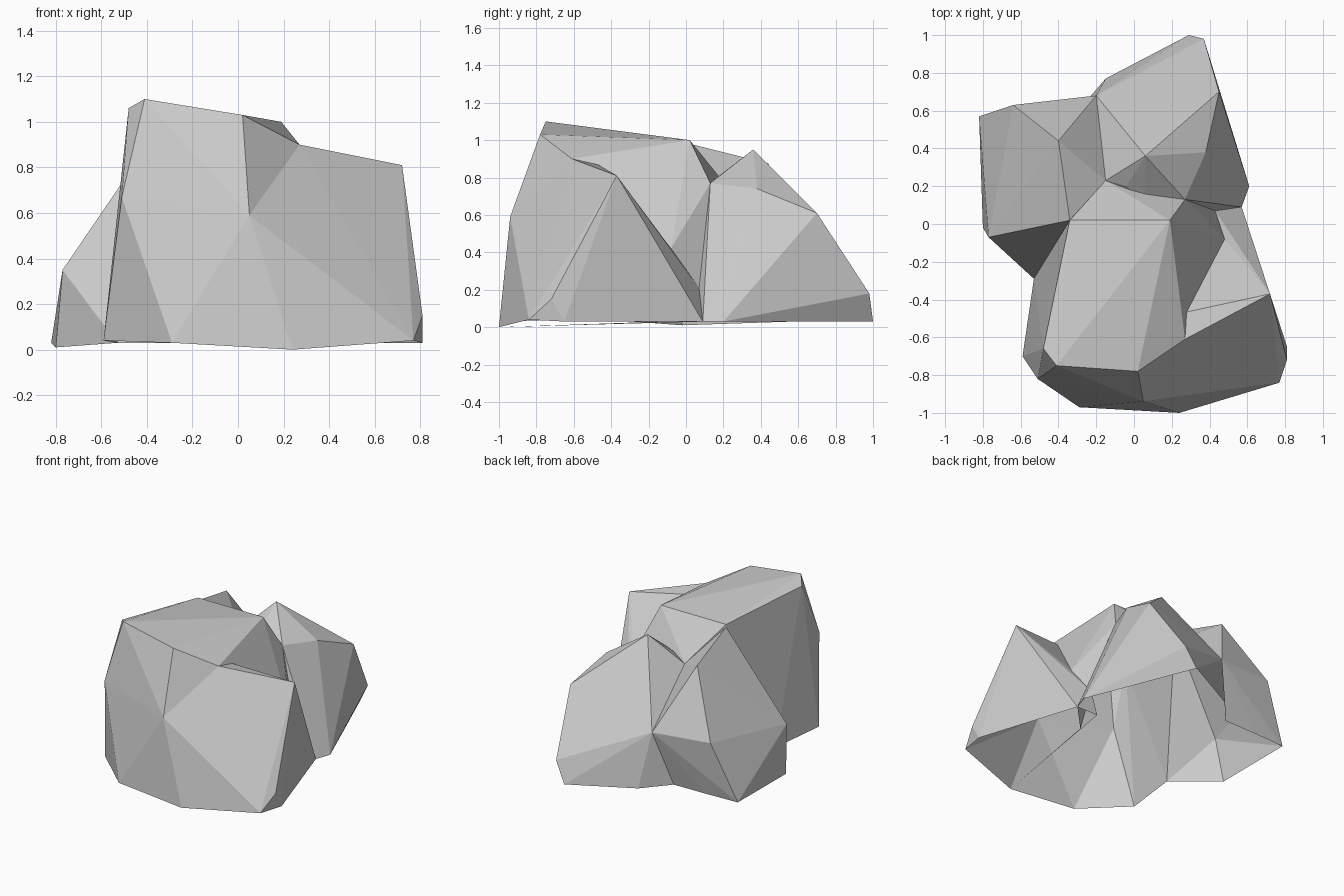
import bpy
import bmesh

if "Cube" in bpy.data.objects:
    bpy.data.objects.remove(bpy.data.objects["Cube"], do_unlink=True)

stone = bpy.data.materials.new("grey_stone")
stone.use_nodes = True
stone.diffuse_color = (0.6, 0.6, 0.6, 1)
stone.node_tree.nodes["Principled BSDF"].inputs["Base Color"].default_value = stone.diffuse_color


def chiselled_rock(name, corners):
    """Faceted rock: the convex hull of a handful of corner points."""
    bm = bmesh.new()
    for corner in corners:
        bm.verts.new(corner)
    bmesh.ops.convex_hull(bm, input=bm.verts[:])
    loose = [v for v in bm.verts if not v.link_faces]
    bmesh.ops.delete(bm, geom=loose, context='VERTS')
    bmesh.ops.recalc_face_normals(bm, faces=bm.faces[:])
    mesh = bpy.data.meshes.new(name)
    bm.to_mesh(mesh)
    bm.free()
    mesh.materials.append(stone)
    rock = bpy.data.objects.new(name, mesh)
    bpy.context.collection.objects.link(rock)
    return rock


# Corners where neighbouring rocks touch
front_nose = (.05, -.94, .59)
front_foot = (.24, -1, 0)
notch_front = (.27, -.61, .9)
notch_back = (.26, -.47, .87)
gap_upper = (.48, -.08, .42)
gap_lower = (.43, .07, .21)
saddle = (.27, .13, .77)
valley = (-.15, .23, .74)
back_joint = (-.2, .68, .42)
back_foot = (-.31, .585, .03)
side_foot = (.57, .09, .03)
left_foot = (-.53, -.29, .03)

# Tall block at the front
tall_rock = chiselled_rock("tall_front_rock", [
    (-.41, -.75, 1.1), (.02, -.78, 1.03), (-.48, -.66, 1.06),
    (.19, .02, 1), (-.34, .02, 1), (-.51, -.82, .67),
    (-.29, -.97, .03), (-.59, -.7, .04), (.4, .1, .03), (-.3, .1, .03),
    front_nose, front_foot, notch_front, notch_back,
    gap_upper, gap_lower, saddle, valley, left_foot])

# Broad shoulder beside it
shoulder_rock = chiselled_rock("shoulder_rock", [
    (.72, -.37, .81), (.81, -.72, .15), (.77, -.84, .04),
    (.81, -.65, .03), (.1, -.4, .03),
    front_nose, front_foot, notch_front, notch_back,
    gap_upper, gap_lower, side_foot])

# Peaked rock at the back
back_rock = chiselled_rock("back_rock", [
    (.06, .36, .95), (.38, .38, .74), (.45, .7, .61), (.37, .98, .18),
    (.29, 1, .03), (.61, .2, .03), (-.15, .77, .03), (-.04, .2, .79),
    (.06, .1, .75), (-.1, .1, .03),
    saddle, gap_lower, valley, back_joint, back_foot, side_foot])

# Sloping rock on the side
side_rock = chiselled_rock("side_rock", [
    (-.34, .02, .98), (-.4, .44, .875), (-.64, .63, .44), (-.82, .57, .03),
    (-.77, -.07, .35), (-.8, -.02, .01), (-.48, -.24, .16),
    (-.57, .58, .03), (0, .3, .4), (0, 0, .03),
    valley, back_joint, back_foot, left_foot])

# Fuse the rocks into one shell
parts = [shoulder_rock, back_rock, side_rock]
for part in parts:
    fuse = tall_rock.modifiers.new("fuse_" + part.name, 'BOOLEAN')
    fuse.operation = 'UNION'
    fuse.solver = 'EXACT'
    fuse.object = part
    part.hide_render = True
bpy.context.view_layer.update()
graph = bpy.context.evaluated_depsgraph_get()
fused = bpy.data.meshes.new_from_object(tall_rock.evaluated_get(graph))
tall_rock.modifiers.clear()
tall_rock.data = fused
tall_rock.name = "rock_cluster"
for part in parts:
    bpy.data.objects.remove(part, do_unlink=True)

# Leave the underside open
bm = bmesh.new()
bm.from_mesh(fused)
underside = [f for f in bm.faces if max(v.co.z for v in f.verts) < .06]
bmesh.ops.delete(bm, geom=underside, context='FACES')
for face in bm.faces:
    face.smooth = False
    face.material_index = 0
bm.to_mesh(fused)
bm.free()
